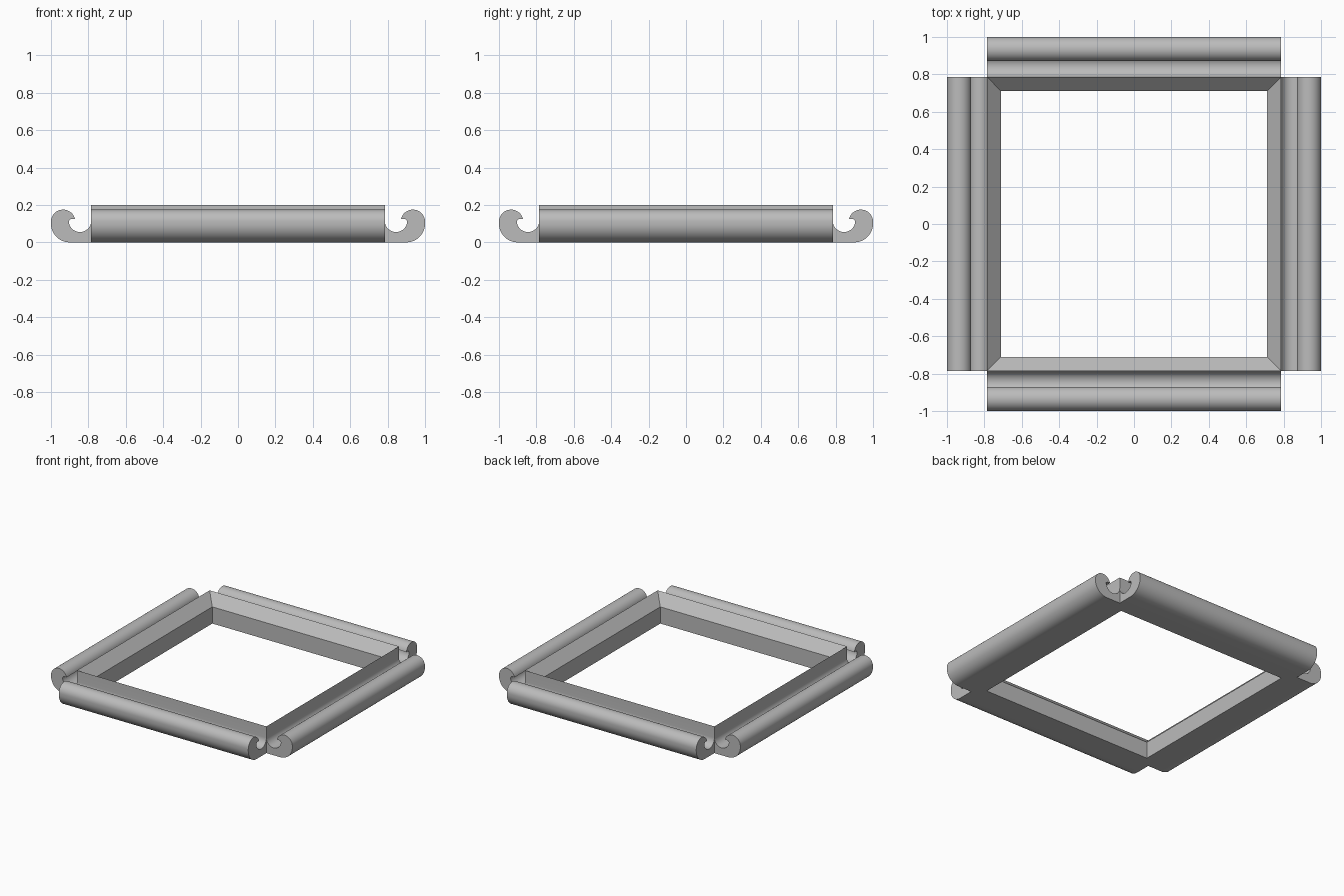
import bpy, bmesh, math
from mathutils import Matrix

if "Cube" in bpy.data.objects:
    bpy.data.objects.remove(bpy.data.objects["Cube"])

INNER, RIM = 0.71, 0.785   # inner opening and rim, from the centre

grey = bpy.data.materials.new("plain grey")
grey.use_nodes = True
colour = (0.5, 0.5, 0.5, 1)
grey.diffuse_color = colour
grey.node_tree.nodes["Principled BSDF"].inputs["Base Color"].default_value = colour


def arc(cx, cz, radius, start, end, steps):
    """Points on an arc, angles in degrees."""
    angles = [math.radians(start + (end - start) * i / steps) for i in range(steps + 1)]
    return [(cx + radius * math.cos(a), cz + radius * math.sin(a)) for a in angles]


# Cross-section as (distance from centre, height)
rim = [(RIM, 0), (INNER, 0), (INNER, 0.125), (RIM, 0.2)]
groove = arc(0.845, 0.115, 0.06, 180, 360, 24)
lip = [(0.893, 0.125)]
hook_top = arc(0.935, 0.11, 0.065, 167, 0, 24)
hook_base = arc(0.9, 0.1, 0.1, 0, -90, 16)
hook = groove + lip + hook_top + hook_base
section = rim + hook


def add_side(bm, turn):
    """One rail: mitred inside the rim, square-ended outside it."""
    ends = []
    for sign in (-1, 1):
        ends.append([bm.verts.new(turn @ Matrix.Translation(
            (sign * min(r, RIM), -r, z)).translation) for r, z in section])
    count = len(section)
    for i in range(count):
        j = (i + 1) % count
        bm.faces.new((ends[0][i], ends[0][j], ends[1][j], ends[1][i]))
    # Hook end caps
    for verts in ends:
        bm.faces.new([verts[0]] + verts[len(rim):])


bm = bmesh.new()
for quarter in range(4):
    add_side(bm, Matrix.Rotation(quarter * math.pi / 2, 4, "Z"))
bmesh.ops.remove_doubles(bm, verts=bm.verts, dist=0.0005)
bmesh.ops.recalc_face_normals(bm, faces=bm.faces)
mesh = bpy.data.meshes.new("hooked_frame")
bm.to_mesh(mesh)
bm.free()
mesh.materials.append(grey)

frame = bpy.data.objects.new("hooked_frame", mesh)
bpy.context.collection.objects.link(frame)
bpy.ops.object.select_all(action="DESELECT")
frame.select_set(True)
bpy.context.view_layer.objects.active = frame
bpy.ops.object.shade_smooth_by_angle(angle=math.radians(30))
